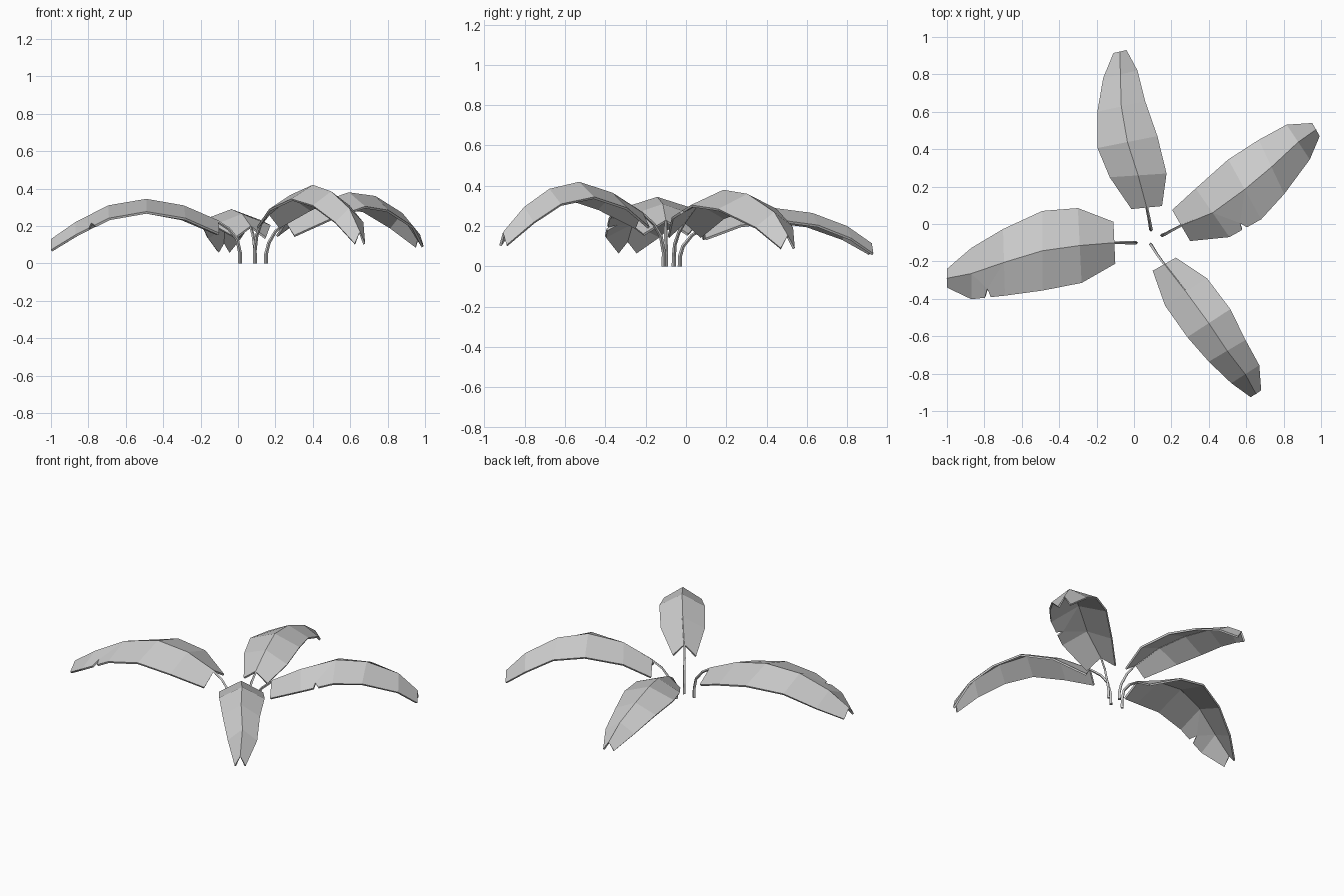
import bpy
from mathutils import Vector

if "Cube" in bpy.data.objects:
    bpy.data.objects.remove(bpy.data.objects["Cube"])


def make_blade(name, sections, drop, tear=None):
    """Folded leaf: each section is (mid x, y, z, half-width dx, dy)."""
    verts, faces = [], []
    for i, (x, y, z, dx, dy) in enumerate(sections):
        d = drop * (0.85 if i == len(sections) - 1 else 1)
        verts += [Vector((x + dx, y + dy, z - d)), Vector((x, y, z)),
                  Vector((x - dx, y - dy, z - d))]
    for i in range(len(sections) - 1):
        a, b = 3 * i, 3 * i + 3
        faces.append((a, a + 1, b + 1, b))
        right = [a + 1, a + 2, b + 2, b + 1]
        if tear and tear[0] == i:
            # small V-shaped tear in the right-hand edge
            _, t0, t1, t2, depth = tear
            e0, e1, m0, m1 = verts[a + 2], verts[b + 2], verts[a + 1], verts[b + 1]
            n = len(verts)
            apex = e0.lerp(e1, t1).lerp(m0.lerp(m1, t1), depth)
            verts += [e0.lerp(e1, t0), apex, e0.lerp(e1, t2)]
            faces += [(a + 1, a + 2, n, n + 1), (a + 1, n + 1, b + 1),
                      (n + 1, n + 2, b + 2, b + 1)]
        else:
            faces.append(tuple(right))
    faces = [f[::1] for f in faces]
    mesh = bpy.data.meshes.new(name)
    mesh.from_pydata([tuple(v) for v in verts], [], faces)
    mesh.update()
    if sum(p.normal.z for p in mesh.polygons) < 0:
        mesh.flip_normals()
    ob = bpy.data.objects.new(name, mesh)
    bpy.context.collection.objects.link(ob)
    mod = ob.modifiers.new("thickness", 'SOLIDIFY')
    mod.thickness = 0.012
    mod.offset = -1


def make_stem(name, base, sections):
    """Tapered stalk that runs on under the fold as the midrib."""
    path = list(base) + [(s[0], s[1], s[2] - 0.009) for s in sections]
    curve = bpy.data.curves.new(name, 'CURVE')
    curve.dimensions = '3D'
    curve.bevel_depth = 0.011
    curve.bevel_resolution = 0
    curve.use_fill_caps = True
    sp = curve.splines.new('POLY')
    sp.points.add(len(path) - 1)
    sp.use_smooth = False
    for i, (pt, co) in enumerate(zip(sp.points, path)):
        pt.co = (*co, 1)
        pt.radius = 1 - 0.75 * i / (len(path) - 1)
    ob = bpy.data.objects.new(name, curve)
    bpy.context.collection.objects.link(ob)


def make_leaf(side, base, sections, drop, tear=None):
    make_blade(side + "_leaf_blade", sections, drop, tear)
    make_stem(side + "_leaf_stem", base, sections)


# Left leaf
make_leaf("left",
          [(0.01, -0.10, 0), (0.01, -0.10, 0.06), (-0.005, -0.10, 0.13), (-0.05, -0.10, 0.185)],
          [(-0.105, -0.10, 0.23, -0.005, 0.112),
           (-0.29, -0.115, 0.31, -0.01, 0.20),
           (-0.49, -0.143, 0.345, 0, 0.213),
           (-0.695, -0.205, 0.31, -0.005, 0.178),
           (-0.87, -0.265, 0.22, 0, 0.137),
           (-1.0, -0.29, 0.13, 0, 0.05)], 0.068, (3, 0.42, 0.52, 0.6, 0.3))

# Back right leaf
make_leaf("back_right",
          [(0.15, -0.06, 0), (0.15, -0.06, 0.05), (0.165, -0.055, 0.11), (0.20, -0.035, 0.17)],
          [(0.252, -0.008, 0.225, -0.048, 0.083),
           (0.42, 0.06, 0.32, -0.09, 0.13),
           (0.592, 0.185, 0.38, -0.088, 0.16),
           (0.735, 0.305, 0.36, -0.068, 0.145),
           (0.878, 0.438, 0.27, -0.062, 0.093),
           (0.973, 0.505, 0.155, -0.02, 0.035)], 0.075, (1, 0.4, 0.45, 0.55, 0.22))

# Front right leaf
make_leaf("front_right",
          [(0.09, -0.11, 0), (0.09, -0.11, 0.07), (0.10, -0.125, 0.15), (0.122, -0.16, 0.21)],
          [(0.162, -0.215, 0.27, 0.062, 0.035),
           (0.278, -0.363, 0.365, 0.112, 0.073),
           (0.40, -0.53, 0.42, 0.115, 0.075),
           (0.498, -0.678, 0.385, 0.098, 0.058),
           (0.595, -0.803, 0.295, 0.075, 0.048),
           (0.652, -0.908, 0.17, 0.028, 0.018)], 0.075)

# Back leaf
make_leaf("back",
          [(0.09, -0.03, 0), (0.09, -0.03, 0.05), (0.088, -0.015, 0.10), (0.08, 0.03, 0.155)],
          [(0.068, 0.088, 0.20, -0.082, -0.008),
           (0.022, 0.26, 0.265, -0.152, -0.01),
           (-0.035, 0.438, 0.29, -0.16, -0.032),
           (-0.068, 0.628, 0.265, -0.128, -0.028),
           (-0.073, 0.80, 0.20, -0.092, -0.02),
           (-0.075, 0.922, 0.115, -0.035, -0.008)], 0.06)
